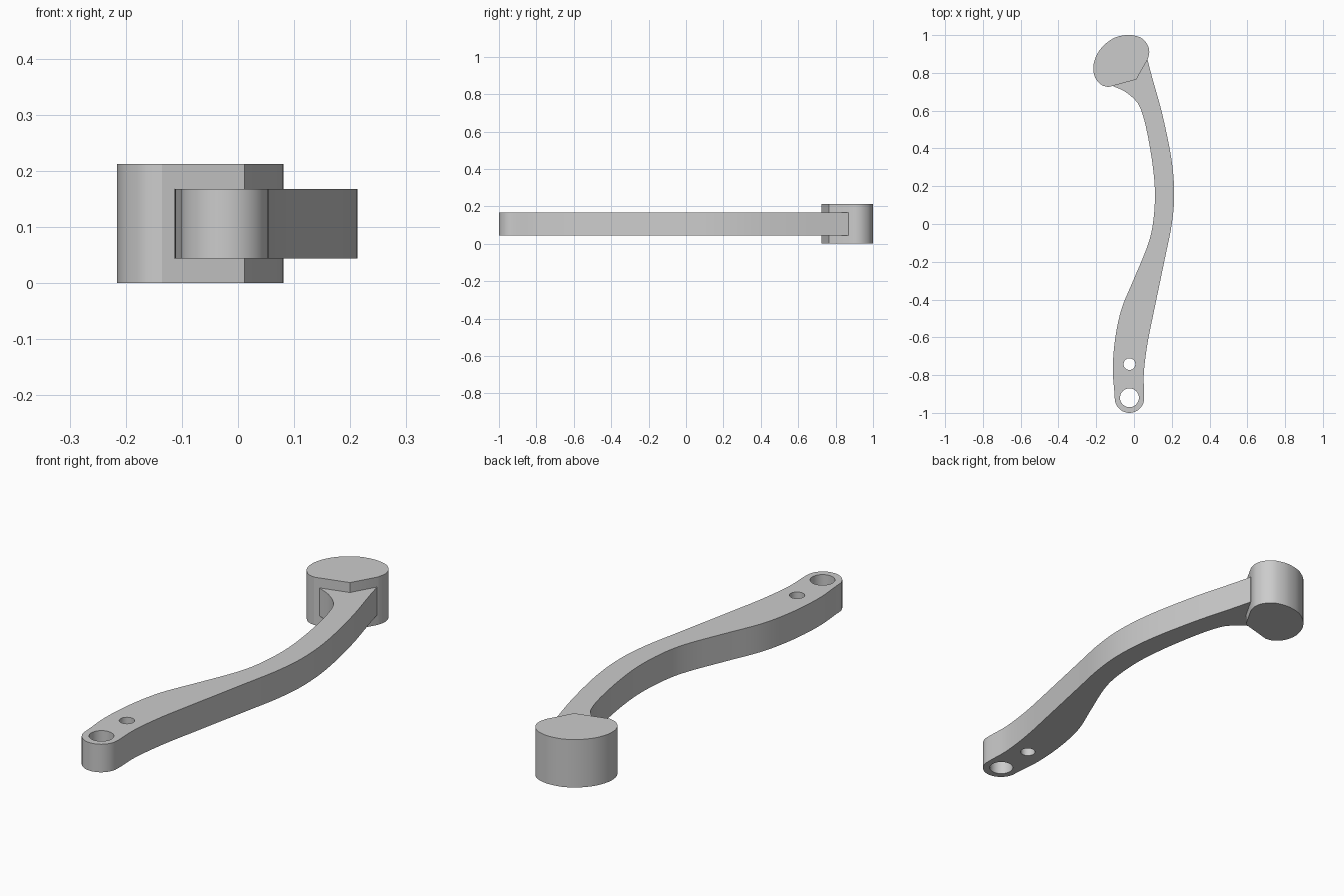
import bpy, bmesh, math
from mathutils import Vector

if "Cube" in bpy.data.objects:
    bpy.data.objects.remove(bpy.data.objects["Cube"])


def smooth_path(points, steps=5):
    """Open Catmull-Rom curve through 2D points."""
    p = [Vector(q) for q in points]
    p = [2 * p[0] - p[1]] + p + [2 * p[-1] - p[-2]]
    out = []
    for a, b, c, d in zip(p, p[1:], p[2:], p[3:]):
        for i in range(steps):
            t = i / steps
            out.append(0.5 * (2 * b + (c - a) * t + (2 * a - 5 * b + 4 * c - d) * t * t
                              + (3 * b - a - 3 * c + d) * t ** 3))
    return out + [p[-2]]


def arc(cx, cy, r, start, end, n):
    return [Vector((cx + r * math.cos(start + (end - start) * i / n),
                    cy + r * math.sin(start + (end - start) * i / n))) for i in range(n + 1)]


def plate(name, loops, z0, z1):
    """Extrude an outline, with optional hole outlines, from z0 to z1."""
    curve = bpy.data.curves.new(name + "_profile", 'CURVE')
    curve.dimensions = '2D'
    curve.fill_mode = 'BOTH'
    curve.extrude = (z1 - z0) / 2
    for loop in loops:
        s = curve.splines.new('POLY')
        s.points.add(len(loop) - 1)
        for pt, v in zip(s.points, loop):
            pt.co = (v.x, v.y, 0, 1)
        s.use_cyclic_u = True
    tmp = bpy.data.objects.new(name + "_profile", curve)
    bpy.context.collection.objects.link(tmp)
    deps = bpy.context.evaluated_depsgraph_get()
    mesh = bpy.data.meshes.new_from_object(tmp.evaluated_get(deps))
    bpy.data.objects.remove(tmp)
    bm = bmesh.new()
    bm.from_mesh(mesh)
    bmesh.ops.remove_doubles(bm, verts=bm.verts, dist=1e-5)
    bmesh.ops.translate(bm, verts=bm.verts, vec=(0, 0, (z0 + z1) / 2))
    bmesh.ops.recalc_face_normals(bm, faces=bm.faces)
    bm.to_mesh(mesh)
    bm.free()
    mesh.name = name
    obj = bpy.data.objects.new(name, mesh)
    bpy.context.collection.objects.link(obj)
    bpy.ops.object.select_all(action='DESELECT')
    obj.select_set(True)
    bpy.context.view_layer.objects.active = obj
    bpy.ops.object.shade_smooth_by_angle(angle=math.radians(25))
    return obj


# Rounded end block with a shallow V face towards the arm
head = smooth_path([(0.073, 0.873), (0.081, 0.91), (0.072, 0.948), (0.043, 0.982),
                    (0.0, 0.998), (-0.045, 1.0), (-0.1, 0.987), (-0.152, 0.953),
                    (-0.192, 0.905), (-0.213, 0.85), (-0.214, 0.803), (-0.2, 0.765),
                    (-0.17, 0.735), (-0.135, 0.725)], 4)
plate("end_block", [head + [Vector((0.012, 0.765))]], 0.0, 0.212)

# Curved arm: left edge, rounded tip, right edge, then a root inside the block
left = smooth_path([(-0.113, 0.731), (-0.05, 0.702), (0.0, 0.662), (0.032, 0.617),
                    (0.064, 0.51), (0.097, 0.325), (0.111, 0.16), (0.1, 0.0),
                    (0.07, -0.12), (0.0, -0.29), (-0.066, -0.45), (-0.1, -0.61),
                    (-0.112, -0.77), (-0.102, -0.91)])
tip = arc(-0.024, -0.922, 0.078, math.pi, 2 * math.pi, 20)
right = smooth_path([(0.054, -0.9), (0.052, -0.79), (0.071, -0.635), (0.108, -0.45),
                     (0.163, -0.185), (0.2, 0.0), (0.213, 0.16), (0.198, 0.344),
                     (0.15, 0.58), (0.095, 0.78), (0.072, 0.868)])
root = [Vector((0.04, 0.87)), Vector((-0.02, 0.8)), Vector((-0.1, 0.75))]
holes = [arc(-0.024, -0.92, 0.05, 0, math.tau, 32)[:-1],
         arc(-0.024, -0.742, 0.031, 0, math.tau, 32)[:-1]]
plate("arm", [left + tip + right + root] + holes, 0.044, 0.168)
